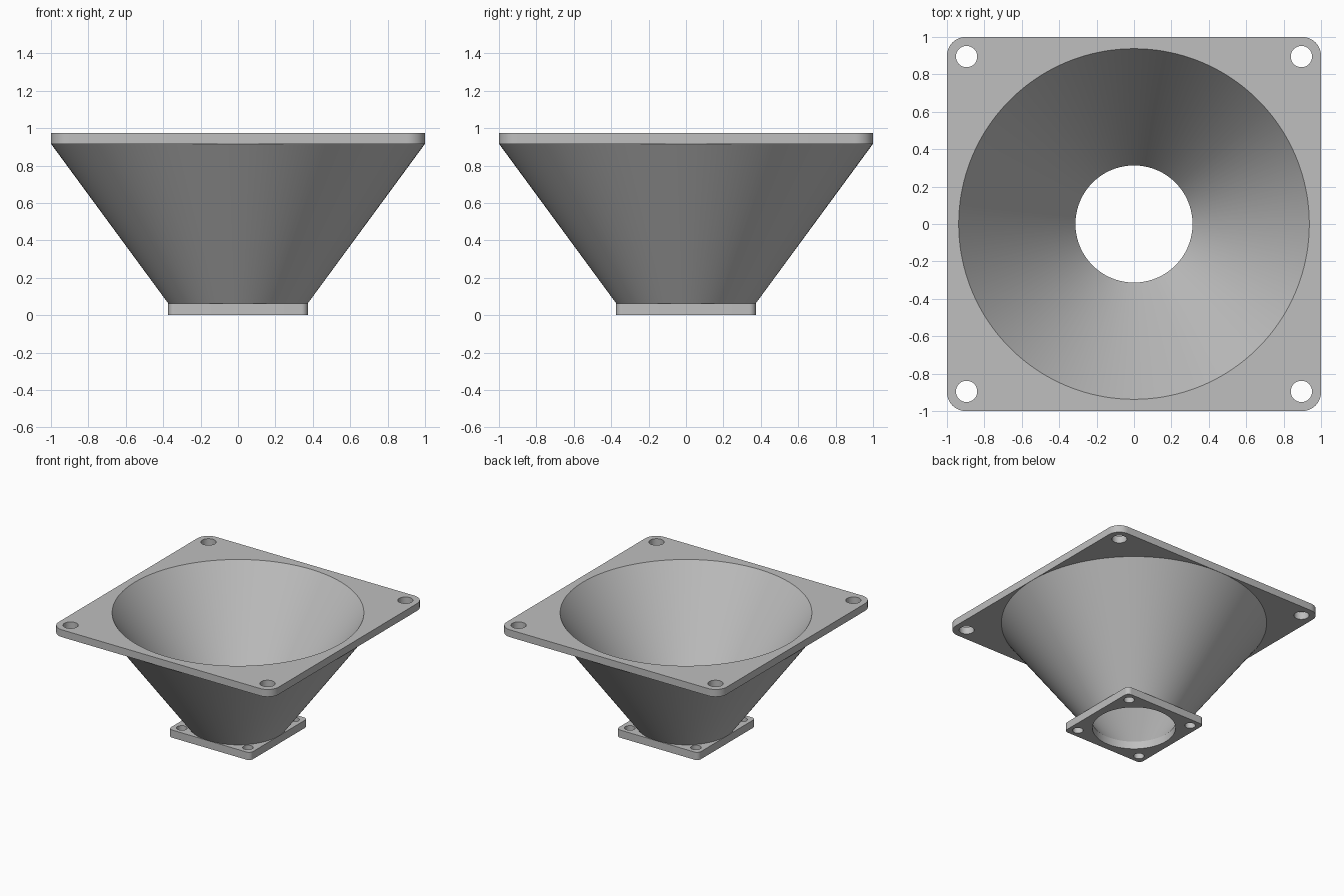
import bpy, bmesh
from math import sin, cos, pi, radians

if "Cube" in bpy.data.objects:
    bpy.data.objects.remove(bpy.data.objects["Cube"], do_unlink=True)

grey = bpy.data.materials.new("light_grey_plastic")
grey.use_nodes = True
COLOUR = (0.52, 0.52, 0.52, 1)
grey.diffuse_color = COLOUR
grey.node_tree.nodes["Principled BSDF"].inputs["Base Color"].default_value = COLOUR

CORNERS = [(1, 1), (-1, 1), (-1, -1), (1, -1)]


def arc(cx, cy, r, start, sweep, steps):
    return [(cx + r * cos(start + sweep * i / steps),
             cy + r * sin(start + sweep * i / steps)) for i in range(steps + 1)]


def circle(cx, cy, r, steps):
    return arc(cx, cy, r, 0, 2 * pi, steps)[:-1]


def finish(obj):
    bpy.ops.object.select_all(action="DESELECT")
    obj.select_set(True)
    bpy.context.view_layer.objects.active = obj
    if obj.type == "CURVE":
        bpy.ops.object.convert(target="MESH")
        obj = bpy.context.object
    bm = bmesh.new()
    bm.from_mesh(obj.data)
    bmesh.ops.remove_doubles(bm, verts=bm.verts, dist=0.0001)
    bm.to_mesh(obj.data)
    bm.free()
    obj.data.materials.clear()
    obj.data.materials.append(grey)
    bpy.ops.object.shade_smooth_by_angle(angle=radians(30))


def flange(name, half, corner, bore, hole_at, hole_r, z0, z1):
    """Rounded square plate with a central bore and four screw holes."""
    outline = []
    for i, (sx, sy) in enumerate(CORNERS):
        c = half - corner
        outline += arc(sx * c, sy * c, corner, i * pi / 2, pi / 2, 10)
    loops = [outline, circle(0, 0, bore, 128)]
    loops += [circle(sx * hole_at, sy * hole_at, hole_r, 32) for sx, sy in CORNERS]
    curve = bpy.data.curves.new(name, "CURVE")
    curve.dimensions = "2D"
    curve.fill_mode = "BOTH"
    curve.extrude = (z1 - z0) / 2
    for pts in loops:
        spline = curve.splines.new("POLY")
        spline.points.add(len(pts) - 1)
        for p, (x, y) in zip(spline.points, pts):
            p.co = (x, y, 0, 1)
        spline.use_cyclic_u = True
    obj = bpy.data.objects.new(name, curve)
    obj.location.z = (z0 + z1) / 2
    bpy.context.collection.objects.link(obj)
    finish(obj)


def cone_wall(name, bottom, top, inward):
    """Open conical surface between two (radius, height) pairs."""
    bm = bmesh.new()
    rings = [[bm.verts.new((x, y, z)) for x, y in circle(0, 0, r, 128)]
             for r, z in (bottom, top)]
    low, high = rings
    for i in range(len(low)):
        j = (i + 1) % len(low)
        face = bm.faces.new((low[i], low[j], high[j], high[i]))
        if inward:
            face.normal_flip()
    mesh = bpy.data.meshes.new(name)
    bm.to_mesh(mesh)
    bm.free()
    obj = bpy.data.objects.new(name, mesh)
    bpy.context.collection.objects.link(obj)
    finish(obj)


# Mounting plates
flange("top_flange", 1.0, 0.1, 0.9375, 0.895, 0.057, 0.915, 0.975)
flange("bottom_flange", 0.373, 0.035, 0.313, 0.3, 0.04, 0, 0.063)

# Funnel between the plates
cone_wall("funnel_outer_wall", (0.373, 0.063), (0.999, 0.915), False)
cone_wall("funnel_inner_wall", (0.313, 0.063), (0.9375, 0.975), True)
